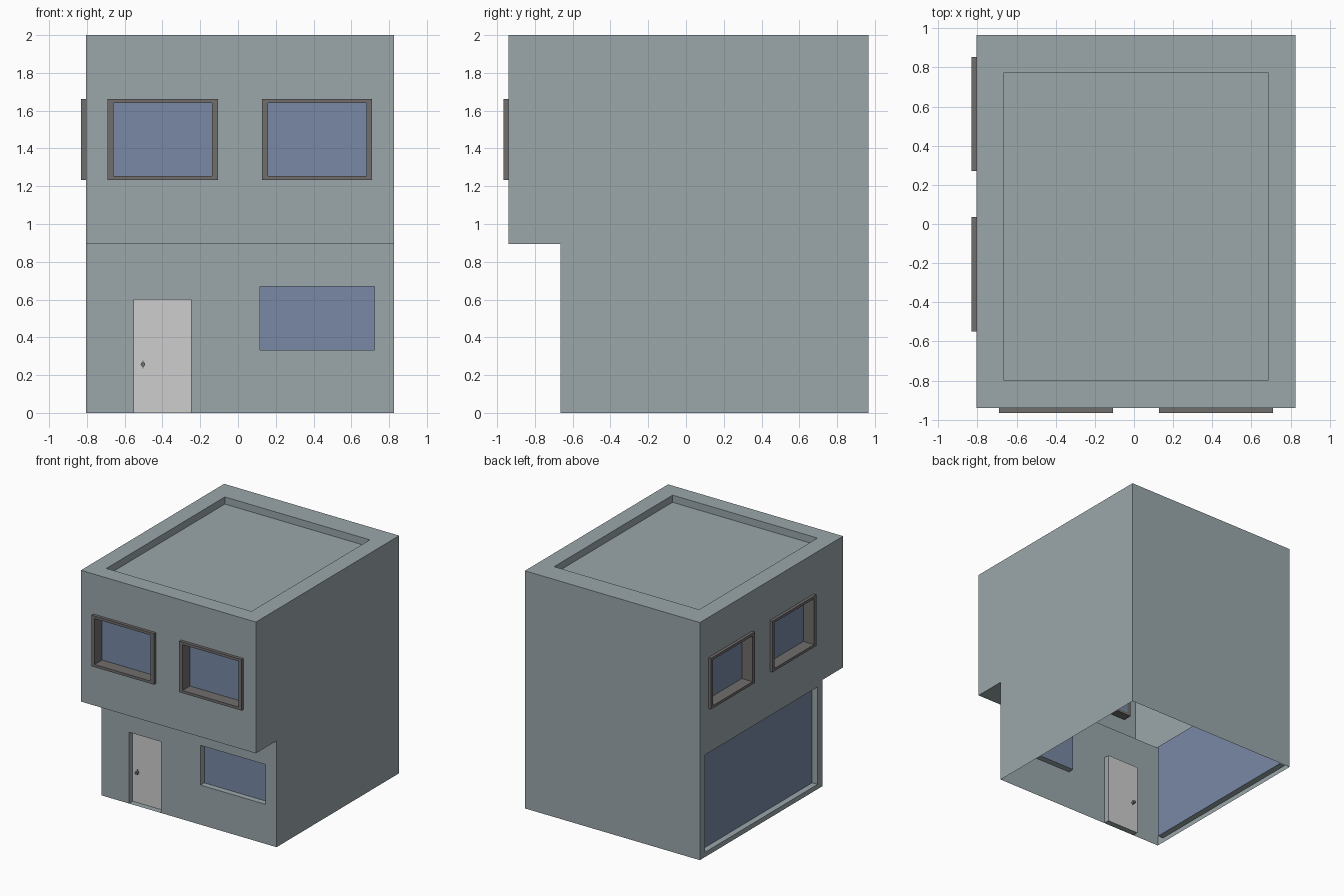
import bpy, bmesh, math
from mathutils import Vector, Matrix

if "Cube" in bpy.data.objects:
    bpy.data.objects.remove(bpy.data.objects["Cube"])


def mat(name, rgb):
    m = bpy.data.materials.new(name)
    m.diffuse_color = [((c / 255 + 0.055) / 1.055) ** 2.4 for c in rgb] + [1]
    m.use_nodes = True
    m.node_tree.nodes["Principled BSDF"].inputs["Base Color"].default_value = m.diffuse_color
    return m


WALL = mat("wall grey", (155, 167, 171))
GLASS = mat("window blue", (120, 137, 165))
FRAME = mat("frame brown grey", (113, 109, 109))
DOOR = mat("door light grey", (206, 206, 206))
METAL = mat("handle grey", (112, 112, 114))

X0, X1 = -0.805, 0.825            # side walls
YU, YL, YB = -0.94, -0.665, 0.965  # upper front, lower front, back
ZM, ZT = 0.895, 2.0               # overhang height, roof height


# Wall planes as (u, v, inward depth) -> point
def front(y):
    return lambda u, v, d: Vector((u, y + d, v))


def left(u, v, d):
    return Vector((X0 + d, u, v))


def right(u, v, d):
    return Vector((X1 - d, u, v))


def back(u, v, d):
    return Vector((u, YB - d, v))


def top(u, v, d):
    return Vector((u, v, ZT - d))


def under(u, v, d):
    return Vector((u, v, ZM + d))


def face(bm, pts, normal):
    f = bm.faces.new([bm.verts.new(p) for p in pts])
    f.normal_update()
    if f.normal.dot(normal) < 0:
        f.normal_flip()


def rect(bm, f, r, d=0, side=-1):
    a, b, c, e = r
    face(bm, [f(a, c, d), f(b, c, d), f(b, e, d), f(a, e, d)],
         f(0, 0, side) - f(0, 0, 0))


def panel(bm, f, r, holes=(), d=0, side=-1):
    """Flat wall with rectangular holes left open."""
    us = sorted({r[0], r[1], *[x for h in holes for x in h[:2]]})
    vs = sorted({r[2], r[3], *[x for h in holes for x in h[2:]]})
    for a, b in zip(us, us[1:]):
        for c, e in zip(vs, vs[1:]):
            u, v = (a + b) / 2, (c + e) / 2
            if not any(h[0] < u < h[1] and h[2] < v < h[3] for h in holes):
                rect(bm, f, (a, b, c, e), d, side)


def sleeve(bm, f, r, d0, d1, inward=True):
    """Four sides running along the depth of an opening."""
    a, b, c, e = r
    mid = f((a + b) / 2, (c + e) / 2, d0)
    cs = [(a, c), (b, c), (b, e), (a, e)]
    for p, q in zip(cs, cs[1:] + cs[:1]):
        n = mid - (f(*p, d0) + f(*q, d0)) / 2
        face(bm, [f(*p, d0), f(*q, d0), f(*q, d1), f(*p, d1)], n if inward else -n)


def finish(bm, name, material):
    bmesh.ops.remove_doubles(bm, verts=bm.verts, dist=1e-5)
    me = bpy.data.meshes.new(name)
    bm.to_mesh(me)
    bm.free()
    me.materials.append(material)
    ob = bpy.data.objects.new(name, me)
    bpy.context.collection.objects.link(ob)


# Openings
Z_WIN = (1.233, 1.663)
front_up = [(-0.69, -0.107, *Z_WIN), (0.128, 0.71, *Z_WIN)]
left_up = [(-0.548, 0.035, *Z_WIN), (0.27, 0.853, *Z_WIN)]
shop_win = (0.117, 0.722, 0.333, 0.668)
door = (-0.55, -0.25, 0.0, 0.6)
side_win = (-0.60, 0.90, 0.04, 0.86)
roof = (-0.665, 0.685, -0.80, 0.775)
REC, ROOF_D = 0.05, 0.06

# Thin building shell, open underneath
bm = bmesh.new()
panel(bm, front(YU), (X0, X1, ZM, ZT), front_up)
panel(bm, front(YL), (X0, X1, 0, ZM), [shop_win, door])
panel(bm, under, (X0, X1, YU, YL))
panel(bm, left, (YU, YB, ZM, ZT), left_up)
panel(bm, left, (YL, YB, 0, ZM), [side_win])
panel(bm, right, (YU, YB, ZM, ZT))
panel(bm, right, (YL, YB, 0, ZM))
panel(bm, back, (X0, X1, 0, ZT))
panel(bm, top, (X0, X1, YU, YB), [roof])
sleeve(bm, top, roof, 0, ROOF_D)
rect(bm, top, roof, ROOF_D)
for f, r in ((front(YL), shop_win), (front(YL), door), (left, side_win)):
    sleeve(bm, f, r, 0, REC)
finish(bm, "building_shell", WALL)

# Lower glazing and door leaf
for name, f, r, m in (("front_shop_window", front(YL), shop_win, GLASS),
                      ("large_side_window", left, side_win, GLASS),
                      ("front_door", front(YL), door, DOOR)):
    bm = bmesh.new()
    rect(bm, f, r, REC)
    finish(bm, name, m)

# Upper windows: deep protruding frames with glass at the back
OUT, IN = -0.025, 0.075
for wall, f, wins in (("front", front(YU), front_up), ("left", left, left_up)):
    for i, r in enumerate(wins, 1):
        hole = (r[0] + 0.03, r[1] - 0.03, r[2] + 0.022, r[3] - 0.022)
        bm = bmesh.new()
        panel(bm, f, r, [hole], OUT)
        panel(bm, f, r, [hole], IN, 1)
        sleeve(bm, f, hole, OUT, IN)
        sleeve(bm, f, r, OUT, IN, False)
        finish(bm, f"{wall}_window_frame_{i}", FRAME)
        bm = bmesh.new()
        rect(bm, f, hole, IN)
        finish(bm, f"{wall}_window_glass_{i}", GLASS)

# Door handle: spindle through the door with a thin plate
bm = bmesh.new()
at = Vector((-0.503, YL + REC, 0.257))
bmesh.ops.create_cone(bm, cap_ends=True, segments=12, radius1=0.012, radius2=0.012, depth=0.05,
                      matrix=Matrix.Translation(at) @ Matrix.Rotation(math.pi / 2, 4, 'X'))
bmesh.ops.create_cube(bm, size=1, matrix=Matrix.Translation(at) @ Matrix.Diagonal((0.007, 0.014, 0.042, 1)))
finish(bm, "door_handle", METAL)
